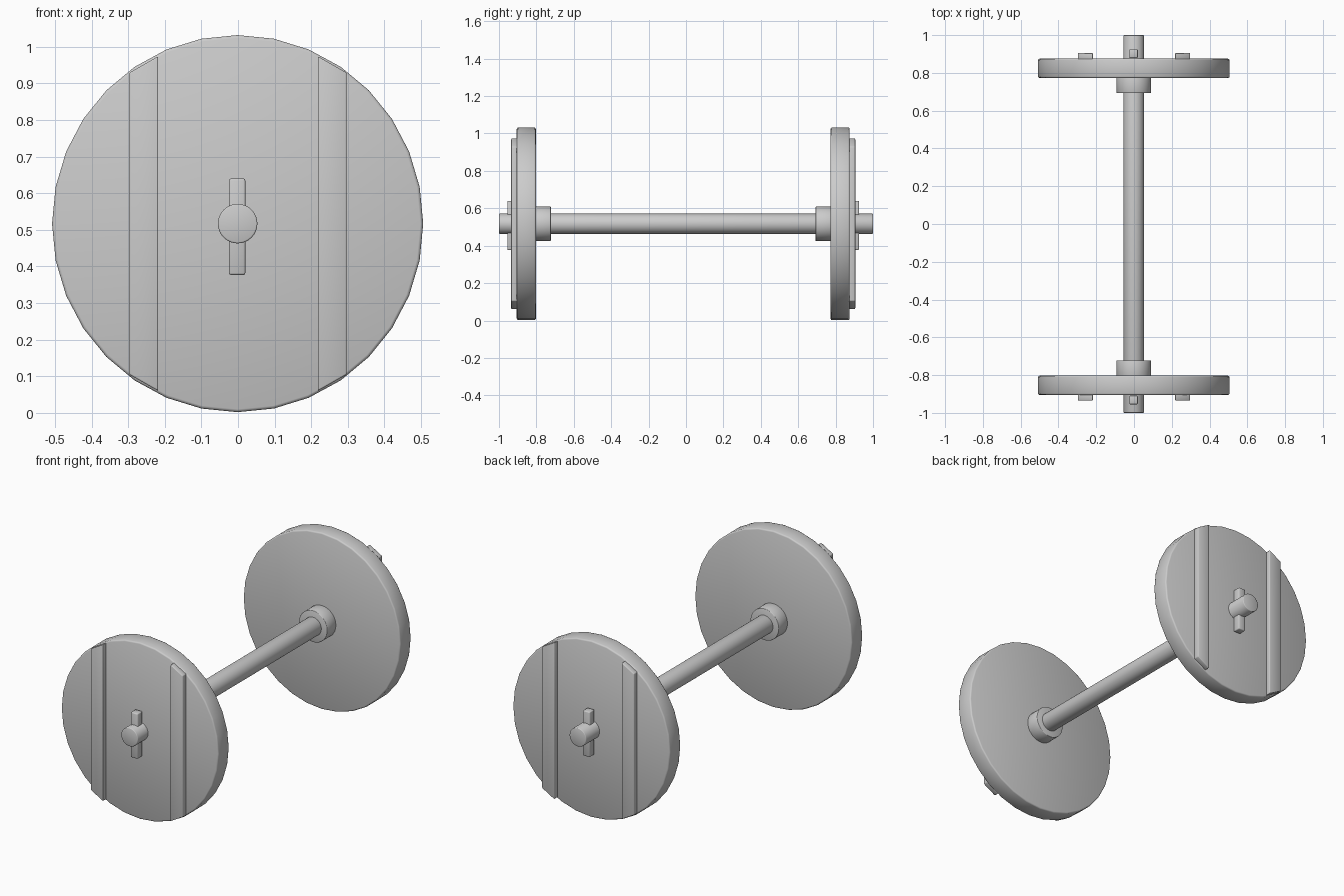
import bpy, bmesh, math
from mathutils import Matrix, Vector

cube = bpy.data.objects.get("Cube")
if cube:
    bpy.data.objects.remove(cube, do_unlink=True)

CENTRE_Z = 0.517

grey = bpy.data.materials.new("plain grey")
grey.use_nodes = True
GREY = (0.6, 0.6, 0.6, 1)
grey.diffuse_color = GREY
grey.node_tree.nodes["Principled BSDF"].inputs["Base Color"].default_value = GREY


def finish(bm, name, bevel):
    """Turn a bmesh into a soft-edged, smooth-shaded grey object."""
    bmesh.ops.recalc_face_normals(bm, faces=bm.faces)
    sharp = [e for e in bm.edges if e.calc_face_angle(0) > math.radians(35)]
    bmesh.ops.bevel(bm, geom=sharp, offset=bevel, segments=2, profile=0.5, affect="EDGES")
    for face in bm.faces:
        face.smooth = True
    mesh = bpy.data.meshes.new(name)
    bm.to_mesh(mesh)
    bm.free()
    mesh.materials.append(grey)
    obj = bpy.data.objects.new(name, mesh)
    bpy.context.collection.objects.link(obj)
    return obj


def disc(name, rx, rz, y0, y1, bevel):
    """Cylinder lying along y."""
    bm = bmesh.new()
    bmesh.ops.create_cone(bm, cap_ends=True, segments=32, radius1=1, radius2=1, depth=1)
    place = (Matrix.Translation((-0.001, (y0 + y1) / 2, CENTRE_Z))
             @ Matrix.Diagonal((rx, y1 - y0, rz, 1))
             @ Matrix.Rotation(math.pi / 2, 4, "X"))
    bmesh.ops.transform(bm, matrix=place, verts=bm.verts)
    return finish(bm, name, bevel)


def prism(name, outline, y0, y1, bevel):
    """Extrude an x-z outline from y0 to y1."""
    bm = bmesh.new()
    face = bm.faces.new([bm.verts.new((x, y0, CENTRE_Z + z)) for x, z in outline])
    grown = bmesh.ops.extrude_face_region(bm, geom=[face])["geom"]
    moved = [v for v in grown if isinstance(v, bmesh.types.BMVert)]
    bmesh.ops.translate(bm, verts=moved, vec=Vector((0, y1 - y0, 0)))
    return finish(bm, name, bevel)


# Axle through both wheels
disc("axle", 0.054, 0.054, -1, 1, 0.004)

# Each end: wheel, inner collar, two battens and a locking pin
for end, side, face in (("front", -1, 0.905), ("back", 1, 0.875)):
    inner = face - 0.102
    disc(end + "_wheel", 0.507, 0.515, side * inner, side * face, 0.008) if side > 0 else \
        disc(end + "_wheel", 0.507, 0.515, -face, -inner, 0.008)
    ys = sorted((side * (inner - 0.08), side * (inner + 0.01)))
    disc(end + "_collar", 0.092, 0.092, *ys, 0.003)
    for label, s in (("left", 1), ("right", -1)):
        # Ends are cut at a slant to follow the rim
        outline = [(s * 0.218, -0.457), (s * 0.297, -0.412),
                   (s * 0.297, 0.412), (s * 0.218, 0.457)]
        ys = sorted((side * (face - 0.01), side * (face + 0.03)))
        prism(f"{end}_{label}_batten", outline, *ys, 0.004)
    pin = [(-0.025, -0.14), (0.02, -0.14), (0.02, 0.123), (-0.025, 0.123)]
    ys = sorted((side * (face + 0.004), side * (face + 0.05)))
    prism(end + "_pin", pin, *ys, 0.005)
